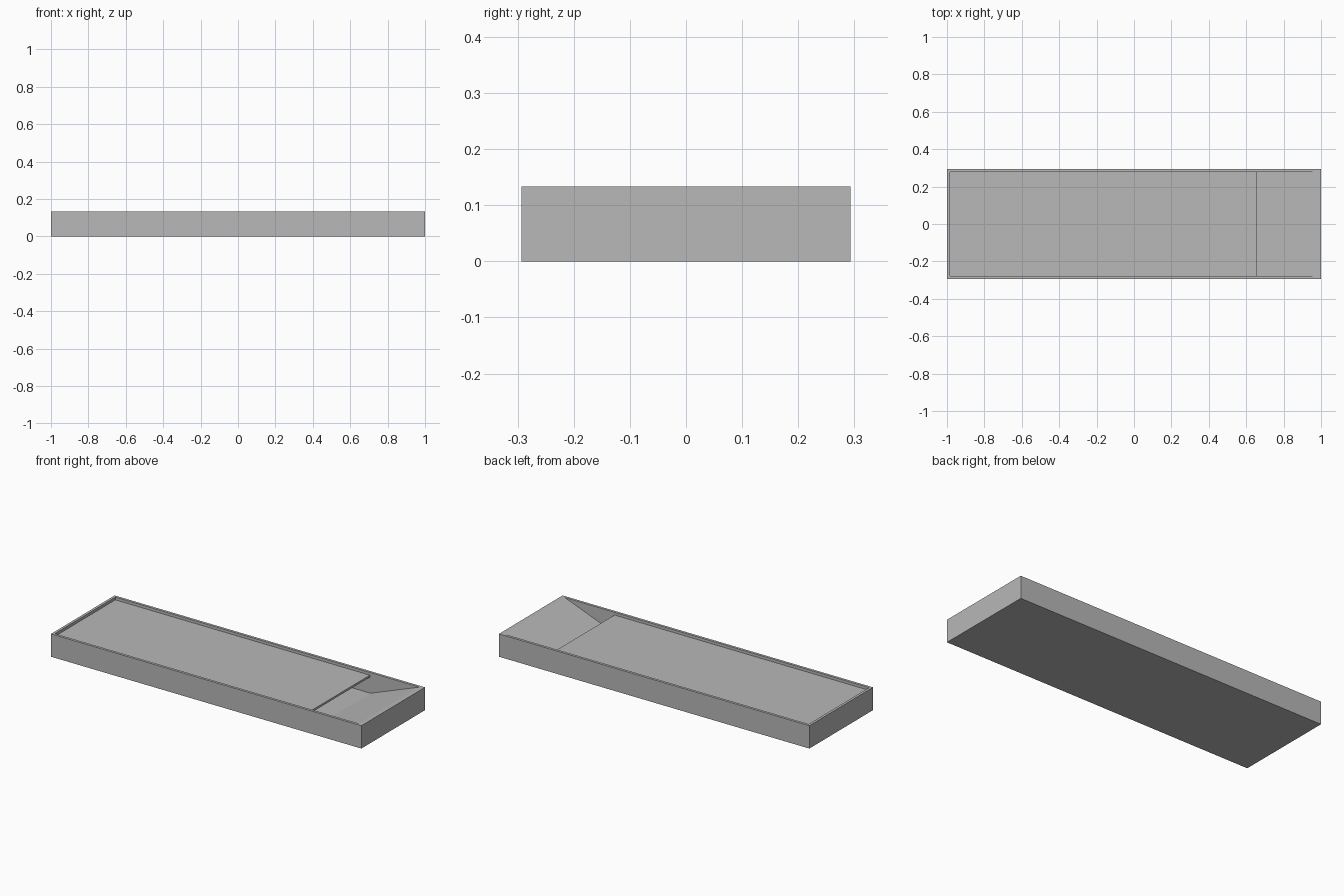
import bpy, bmesh

cube = bpy.data.objects.get("Cube")
if cube:
    bpy.data.objects.remove(cube, do_unlink=True)

LENGTH, WIDTH, HEIGHT = 2.0, 0.586, 0.133
WALL = 0.015
INNER_Y = WIDTH / 2 - WALL
INNER_X = -LENGTH / 2 + WALL
FLOOR = 0.013
RAMP_LOW, RAMP_HIGH = 0.66, 0.975
LID_END, LID_TOP, LID_THICK = 0.655, 0.117, 0.012

grey = bpy.data.materials.new("plain grey")
grey.use_nodes = True
colour = (0.48, 0.48, 0.48, 1)
grey.diffuse_color = colour
grey.node_tree.nodes["Principled BSDF"].inputs["Base Color"].default_value = colour


def prism(name, profile, half_width):
    """Extrude an x-z profile across y."""
    bm = bmesh.new()
    face = bm.faces.new([bm.verts.new((x, -half_width, z)) for x, z in profile])
    extruded = bmesh.ops.extrude_face_region(bm, geom=[face])["geom"]
    moved = [v for v in extruded if isinstance(v, bmesh.types.BMVert)]
    bmesh.ops.translate(bm, verts=moved, vec=(0, 2 * half_width, 0))
    bmesh.ops.recalc_face_normals(bm, faces=bm.faces)
    mesh = bpy.data.meshes.new(name)
    bm.to_mesh(mesh)
    bm.free()
    mesh.materials.append(grey)
    obj = bpy.data.objects.new(name, mesh)
    bpy.context.collection.objects.link(obj)
    return obj


def rectangle(x0, x1, z0, z1):
    return [(x0, z0), (x1, z0), (x1, z1), (x0, z1)]


# Tray block
tray = prism("tray", rectangle(-LENGTH / 2, LENGTH / 2, 0, HEIGHT), WIDTH / 2)

# Hollow with a flat floor and a ramp rising to the open end
above = HEIGHT + 0.1
cavity = prism("cavity_cutter", [(INNER_X, FLOOR), (RAMP_LOW, FLOOR),
                                 (RAMP_HIGH, HEIGHT), (RAMP_HIGH, above),
                                 (INNER_X, above)], INNER_Y)
cavity.hide_render = True
cavity.hide_viewport = False

cut = tray.modifiers.new("hollow", 'BOOLEAN')
cut.operation = 'DIFFERENCE'
cut.solver = 'EXACT'
cut.object = cavity
bpy.context.view_layer.objects.active = tray
bpy.ops.object.modifier_apply(modifier=cut.name)
bpy.data.objects.remove(cavity, do_unlink=True)

# Thin sliding lid set just below the rim
prism("lid", rectangle(INNER_X, LID_END, LID_TOP - LID_THICK, LID_TOP), INNER_Y)
